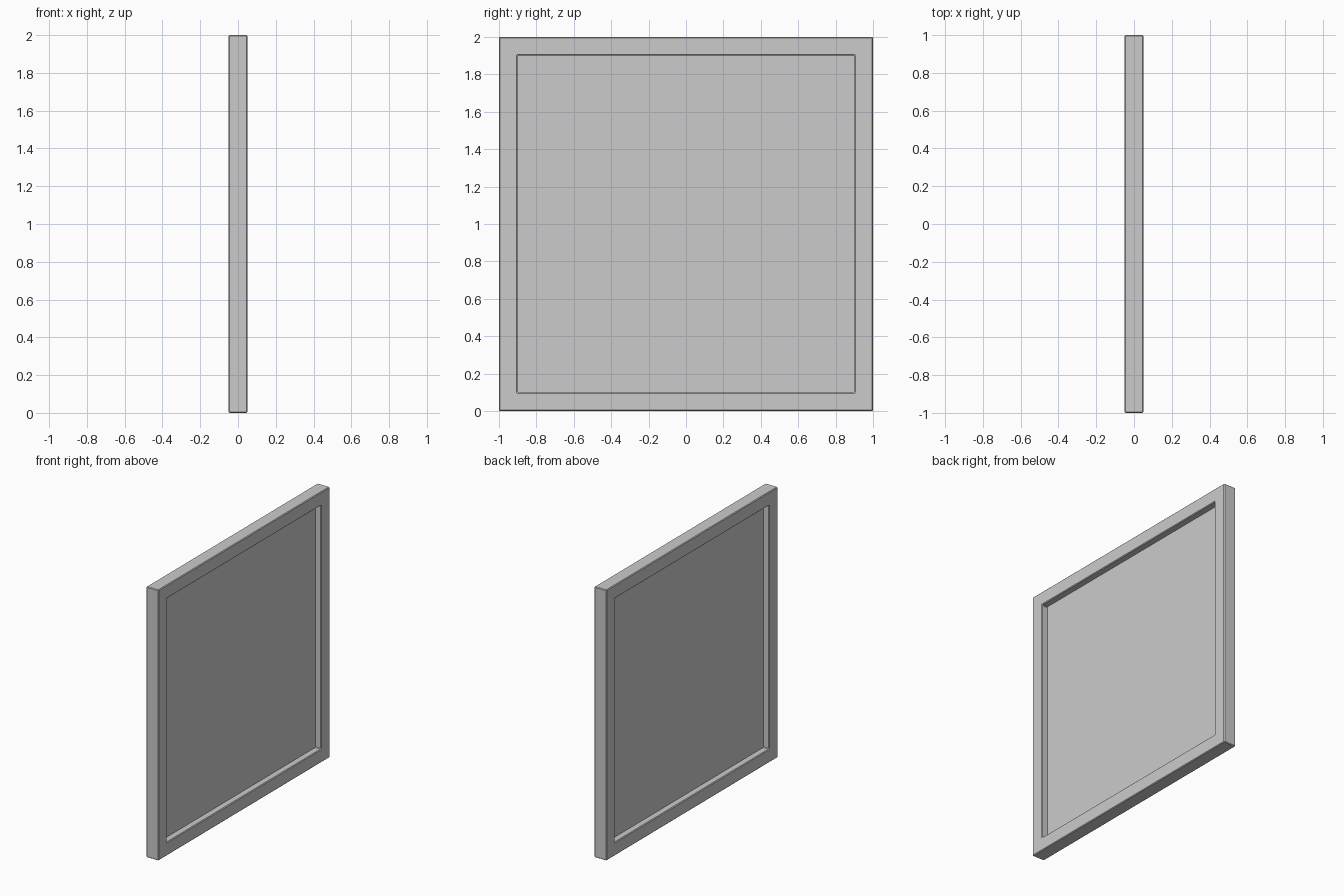
import bpy, bmesh

if "Cube" in bpy.data.objects:
    bpy.data.objects.remove(bpy.data.objects["Cube"])

OUT, INN, HALF = 1.0, 0.9, 0.05   # outer / inner half sizes, half depth


def make_object(name, bm):
    bmesh.ops.recalc_face_normals(bm, faces=bm.faces)
    mesh = bpy.data.meshes.new(name)
    bm.to_mesh(mesh)
    bm.free()
    obj = bpy.data.objects.new(name, mesh)
    bpy.context.collection.objects.link(obj)
    return obj


# Square frame: a rectangular profile carried round four mitred corners
bm = bmesh.new()
profile = [(OUT, -HALF), (OUT, HALF), (INN, HALF), (INN, -HALF)]
corners = [(-1, -1), (1, -1), (1, 1), (-1, 1)]
rings = [[bm.verts.new((x, sy * r, 1 + sz * r)) for r, x in profile]
         for sy, sz in corners]
for i in range(4):
    a, b = rings[i], rings[(i + 1) % 4]
    for j in range(4):
        k = (j + 1) % 4
        bm.faces.new((a[j], b[j], b[k], a[k]))
frame = make_object("frame", bm)

# Slightly eased frame edges
bevel = frame.modifiers.new("eased_edges", 'BEVEL')
bevel.width = 0.005
bevel.segments = 1
bevel.limit_method = 'ANGLE'

# Thin panel in the middle of the frame depth, tucked into the frame
bm = bmesh.new()
bmesh.ops.create_cube(bm, size=1)
for v in bm.verts:
    v.co = (v.co.x * 0.006, v.co.y * 1.82, 1 + v.co.z * 1.82)
make_object("panel", bm)
